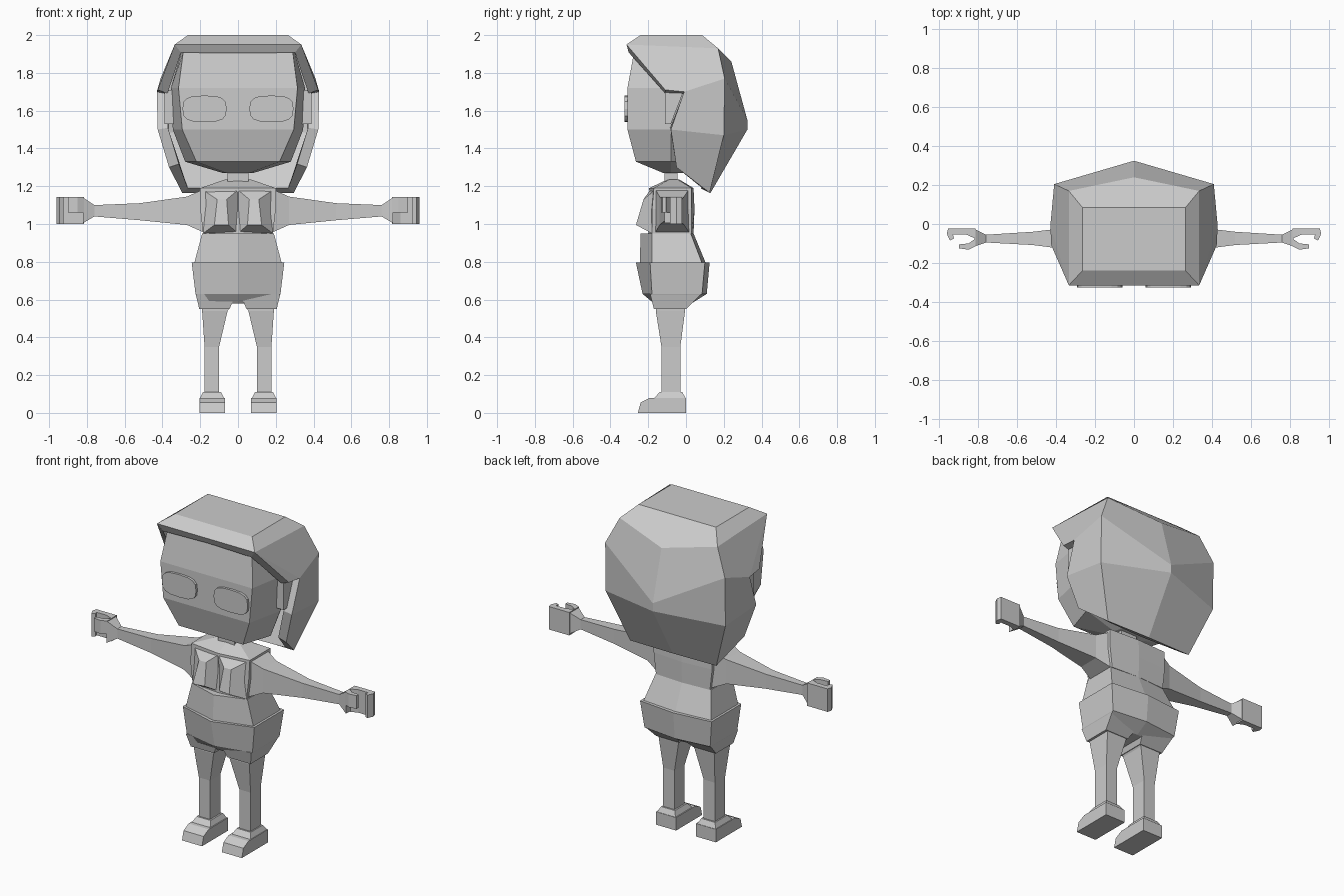
import bpy, bmesh, math

if "Cube" in bpy.data.objects:
    bpy.data.objects.remove(bpy.data.objects["Cube"])

grey = bpy.data.materials.new("plain grey")
grey.diffuse_color = (0.6, 0.6, 0.6, 1)
grey.use_nodes = True
grey.node_tree.nodes["Principled BSDF"].inputs["Base Color"].default_value = grey.diffuse_color


def make(name, verts, faces, mirror=False):
    """Flat-shaded mesh object, optionally mirrored across x = 0."""
    mesh = bpy.data.meshes.new(name)
    mesh.from_pydata(verts, [], faces)
    bm = bmesh.new()
    bm.from_mesh(mesh)
    bmesh.ops.recalc_face_normals(bm, faces=bm.faces)
    bm.to_mesh(mesh)
    bm.free()
    mesh.materials.append(grey)
    obj = bpy.data.objects.new(name, mesh)
    bpy.context.collection.objects.link(obj)
    if mirror:
        obj.modifiers.new("mirror", 'MIRROR').merge_threshold = 0.001
    return obj


def loft(name, rings, mirror=False):
    """Skin equal-sized rings and cap both ends."""
    n = len(rings[0])
    verts = [p for r in rings for p in r]
    faces = [(i * n + j, i * n + (j + 1) % n, (i + 1) * n + (j + 1) % n, (i + 1) * n + j)
             for i in range(len(rings) - 1) for j in range(n)]
    faces += [tuple(range(n)), tuple(range(len(verts) - n, len(verts)))]
    return make(name, verts, faces, mirror)


def ridge(z, front, x, corner_front, corner_back, back):
    """Six-sided body section with a point at front and back centre."""
    return [(0, front, z), (x, corner_front, z), (x, corner_back, z),
            (0, back, z), (-x, corner_back, z), (-x, corner_front, z)]


def flat_front(z, xf, yf, xm, ym, xb, yb):
    """Six-sided head section with a flat face and flat back."""
    half = [(xf, yf, z), (xm, ym, z), (xb, yb, z)]
    return half + [(-x, y, z) for x, y, z in reversed(half)]


def rect_z(z, x0, x1, y0, y1):
    return [(x0, y0, z), (x1, y0, z), (x1, y1, z), (x0, y1, z)]


def rect_x(x, y0, y1, z0, z1):
    return [(x, y0, z0), (x, y1, z0), (x, y1, z1), (x, y0, z1)]


def extrude_profile(name, pts, axis, lo, hi):
    """Prism of a 2D outline: axis 0 uses (y, z), 1 uses (x, z), 2 uses (x, y)."""
    def put(p, v):
        q = list(p)
        q.insert(axis, v)
        return tuple(q)
    return loft(name, [[put(p, v) for p in pts] for v in (lo, hi)], True)


# Head and face
loft("head", [
    flat_front(1.27, .06, -.12, .08, -.08, .06, 0),
    flat_front(1.33, .22, -.265, .28, -.08, .18, .06),
    flat_front(1.50, .295, -.31, .345, -.08, .26, .10),
    flat_front(1.72, .315, -.31, .355, -.08, .28, .12),
    flat_front(1.91, .29, -.275, .30, -.08, .25, .10)])

# Eyes: thin rounded plates
eye = []
for k in range(16):
    a = math.tau * k / 16
    c, s = math.cos(a), math.sin(a)
    eye.append((.177 + .117 * math.copysign(abs(c) ** .65, c),
                1.61 + .07 * math.copysign(abs(s) ** .65, s)))
extrude_profile("eyes", eye, 1, -.325, -.30)

# Ears
extrude_profile("ears", [(-.11, 1.53), (-.08, 1.53), (-.01, 1.71), (-.11, 1.71)], 0, .335, .39)

# Hair: half shell, mirrored and thickened inwards
H = dict(T0=(0, -.24, 2), T1=(.265, -.24, 2), T2=(.265, .085, 2), T3=(0, .085, 2),
         F0=(0, -.315, 1.95), F1=(.335, -.315, 1.95), B1=(.335, .17, 1.93), B0=(0, .24, 1.86),
         S1=(.425, -.11, 1.71), S2=(.43, -.01, 1.70), C1=(.41, .205, 1.77), C0=(0, .325, 1.55),
         P1=(.425, -.08, 1.50), D1=(.41, .20, 1.47), D0=(0, .325, 1.50),
         L1=(.365, -.05, 1.30), E1=(.295, .125, 1.165), E0=(0, .13, 1.165))
patches = ["T0 T1 T2 T3", "F0 F1 T1 T0", "F1 B1 T2 T1", "B1 B0 T3 T2", "F1 S1 S2",
           "F1 S2 C1 B1", "B1 C1 C0 B0", "S2 P1 D1 C1", "C1 D1 D0 C0", "P1 L1 E1 D1",
           "D1 E1 E0 D0"]
keys = list(H)
hair = make("hair", list(H.values()), [[keys.index(k) for k in p.split()] for p in patches], True)
if hair.data.polygons[0].normal.z < 0:
    hair.data.flip_normals()
shell = hair.modifiers.new("thickness", 'SOLIDIFY')
shell.thickness = .055
shell.offset = -1

# Neck
loft("neck", [rect_z(1.21, -.055, .055, -.115, -.045), rect_z(1.30, -.055, .055, -.115, -.045)])

# Chest with sloping shoulders
loft("chest", [
    ridge(.95, -.20, .185, -.18, .03, .04),
    ridge(1.08, -.19, .20, -.18, .03, .045),
    ridge(1.19, -.195, .20, -.17, .03, .04),
    ridge(1.235, -.10, .07, -.09, -.045, -.035)])

# Bust: faceted wedge on each side
bust = [(0, -.18, .95), (.185, -.18, .95), (.185, -.165, 1.18), (0, -.19, 1.18),
        (.05, -.255, .995), (.125, -.265, .995), (.11, -.225, 1.13), (.06, -.225, 1.13)]
make("bust", bust, [(0, 1, 5, 4), (1, 2, 6, 5), (2, 3, 7, 6), (3, 0, 4, 7),
                    (4, 5, 6, 7), (3, 2, 1, 0)], True)

# Waist
loft("waist", [
    ridge(.78, -.245, .235, -.18, .09, .11),
    ridge(.95, -.24, .19, -.18, .025, .04)])

# Shorts with short leg openings
loft("shorts", [
    ridge(.58, -.17, .20, -.165, .01, .03),
    ridge(.63, -.23, .225, -.18, .085, .11),
    ridge(.795, -.265, .245, -.19, .10, .125)])
loft("shorts_leg", [
    rect_z(.55, .045, .205, -.17, 0),
    rect_z(.63, .01, .224, -.19, .08)], True)

# Legs and ankles
loft("legs", [
    rect_z(.10, .10, .177, -.13, -.03),
    rect_z(.35, .10, .177, -.13, -.03),
    rect_z(.54, .055, .19, -.16, -.005),
    rect_z(.60, .02, .19, -.16, 0)], True)
loft("ankles", [
    rect_z(.075, .072, .203, -.17, 0),
    rect_z(.11, .09, .185, -.14, -.02)], True)

# Shoes
extrude_profile("shoes", [(-.255, 0), (-.24, .055), (-.19, .08), (0, .08), (0, 0)], 0, .068, .205)

# Arms, tapering to the wrist and flaring at the palm
loft("arms", [
    rect_x(.17, -.165, .02, .95, 1.19),
    rect_x(.27, -.14, -.01, .995, 1.145),
    rect_x(.52, -.108, -.04, 1.02, 1.11),
    rect_x(.76, -.095, -.055, 1.04, 1.10),
    rect_x(.82, -.115, -.025, 1.005, 1.14)], True)

# Curled fingers and thumb
extrude_profile("fingers", [(.815, -.022), (.955, -.022), (.962, -.05), (.945, -.085), (.925, -.075),
                            (.93, -.055), (.86, -.055), (.815, -.075)], 2, 1.0, 1.142)
extrude_profile("thumbs", [(.815, -.075), (.815, -.115), (.85, -.132), (.90, -.125), (.90, -.105),
                           (.85, -.10)], 2, 1.06, 1.142)
